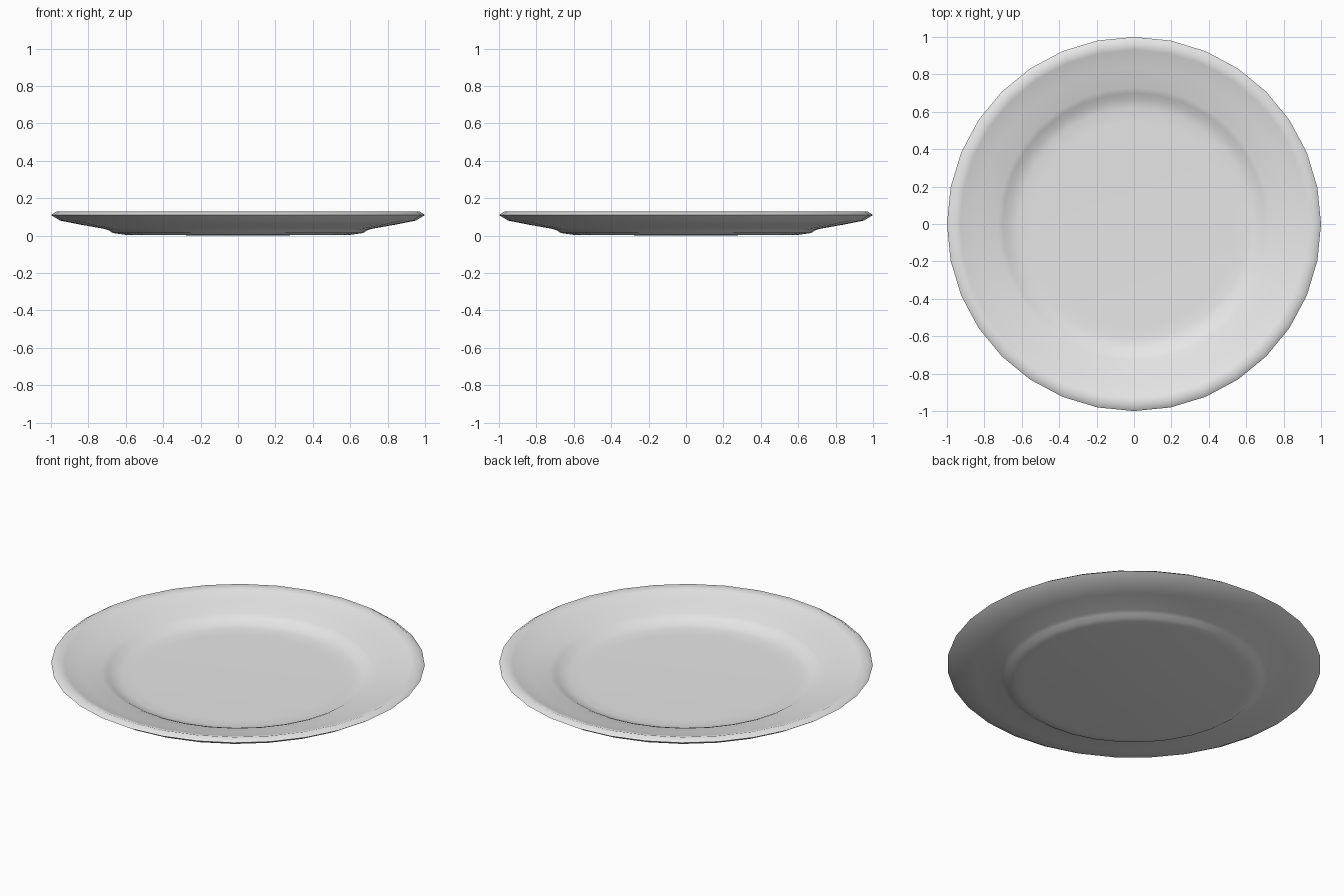
import bpy
import bmesh
import math
from mathutils import Matrix

cube = bpy.data.objects.get("Cube")
if cube:
    bpy.data.objects.remove(cube, do_unlink=True)

SIDES = 32

# Glazed ceramic
ceramic = bpy.data.materials.new("light_grey_ceramic")
ceramic.use_nodes = True
colour = (0.8, 0.8, 0.8, 1.0)
ceramic.diffuse_color = colour
ceramic.node_tree.nodes["Principled BSDF"].inputs["Base Color"].default_value = colour

# Cross-section (radius, height): underside, foot, rim, then the inner well
profile = [
    (0, 0), (0.60, 0.004), (0.63, 0.008), (0.67, 0.014), (0.69, 0.028),
    (0.715, 0.036), (0.85, 0.06), (0.95, 0.08), (1.0, 0.11), (0.97, 0.13),
    (0.93, 0.117), (0.84, 0.09), (0.73, 0.07), (0.70, 0.058), (0.67, 0.04),
    (0.62, 0.031), (0.55, 0.029), (0, 0.029),
]

# Plate, spun around its axis
bm = bmesh.new()
points = [bm.verts.new((r, 0, z)) for r, z in profile]
edges = [bm.edges.new(pair) for pair in zip(points, points[1:])]
bmesh.ops.spin(bm, geom=points + edges, cent=(0, 0, 0), axis=(0, 0, 1),
               angle=2 * math.pi, steps=SIDES, use_duplicate=False)
bmesh.ops.remove_doubles(bm, verts=bm.verts, dist=0.0005)
bmesh.ops.recalc_face_normals(bm, faces=bm.faces)

mesh = bpy.data.meshes.new("plate")
bm.to_mesh(mesh)
bm.free()
mesh.materials.append(ceramic)
plate = bpy.data.objects.new("plate", mesh)
bpy.context.collection.objects.link(plate)

# Smooth shading all round
bpy.context.view_layer.objects.active = plate
plate.select_set(True)
bpy.ops.object.shade_smooth_by_angle(angle=math.radians(80))
